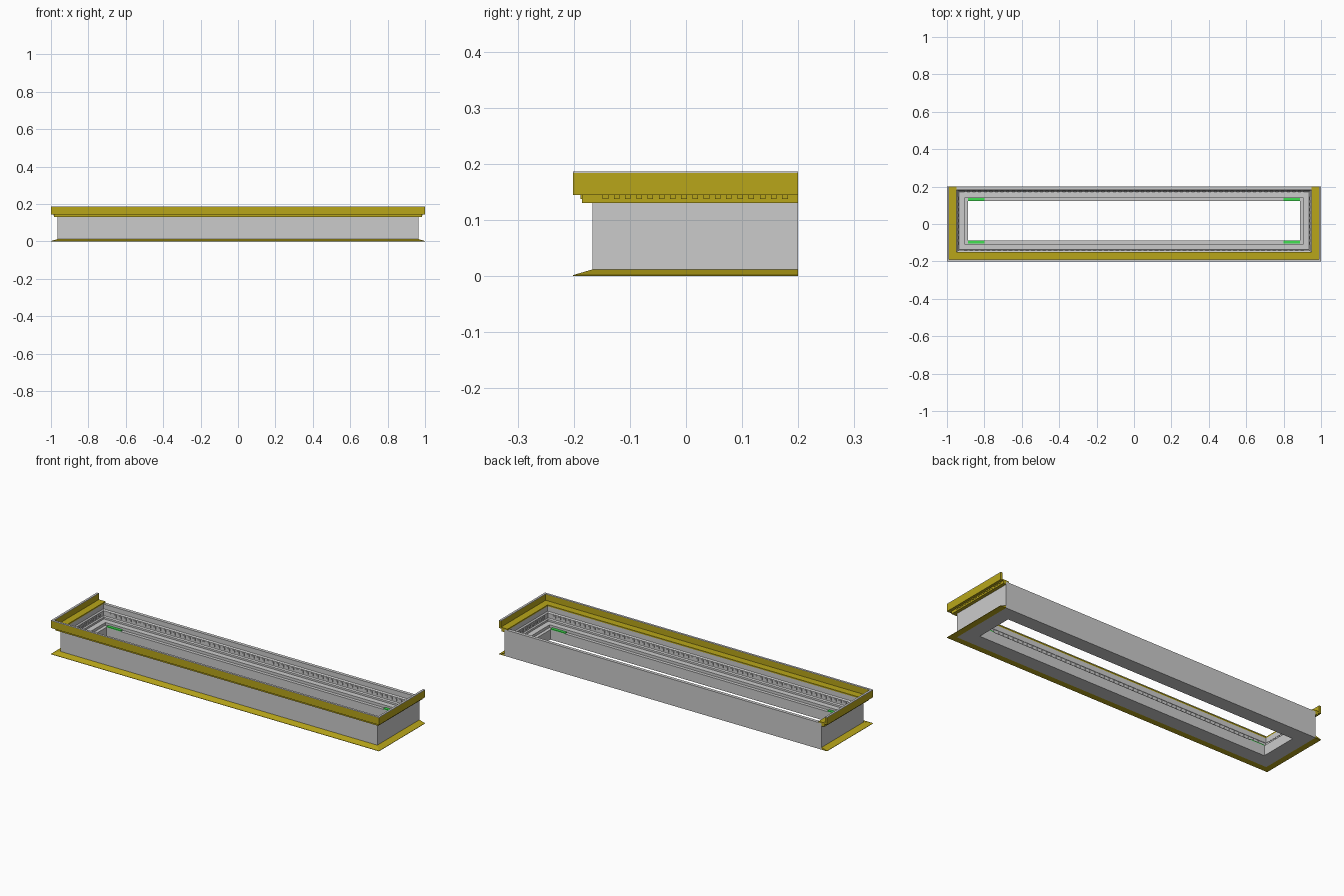
import bpy, bmesh
from mathutils import Vector

if "Cube" in bpy.data.objects:
    bpy.data.objects.remove(bpy.data.objects["Cube"])

# Outer wall rectangle: all profiles are (inset from this wall, height)
WX, YF, YB = 0.966, -0.167, 0.2


def material(name, rgb):
    m = bpy.data.materials.new(name)
    m.diffuse_color = (*rgb, 1)
    m.use_nodes = True
    m.node_tree.nodes["Principled BSDF"].inputs["Base Color"].default_value = m.diffuse_color
    return m


yellow = material("yellow_paint", (0.48, 0.38, 0.01))
green = material("green_paint", (0.05, 0.75, 0.08))


def finish(bm, name, mat=None):
    bmesh.ops.recalc_face_normals(bm, faces=bm.faces)
    me = bpy.data.meshes.new(name)
    bm.to_mesh(me)
    bm.free()
    ob = bpy.data.objects.new(name, me)
    bpy.context.collection.objects.link(ob)
    if mat:
        me.materials.append(mat)
    return ob


def sweep(name, profile, closed, mat=None):
    """Mitred sweep round the wall: full ring, or a U that is open at the back."""
    bm = bmesh.new()
    loops = []
    for sx, back in ((-1, True), (-1, False), (1, False), (1, True)):
        loop = []
        for t, z in profile:
            y = (YB - (t if closed else 0)) if back else YF + t
            loop.append(bm.verts.new((sx * (WX - t), y, z)))
        loops.append(loop)
    n = len(profile)
    for i in range(4 if closed else 3):
        a, b = loops[i], loops[(i + 1) % 4]
        for j in range(n):
            k = (j + 1) % n
            bm.faces.new((a[j], a[k], b[k], b[j]))
    if not closed:
        bm.faces.new(loops[0])
        bm.faces.new(loops[3])
    return finish(bm, name, mat)


def add_box(bm, lo, hi):
    lo, hi = Vector(lo), Vector(hi)
    verts = bmesh.ops.create_cube(bm, size=1)["verts"]
    for v in verts:
        v.co = Vector([(lo[i] + hi[i]) / 2 + v.co[i] * (hi[i] - lo[i]) for i in range(3)])


def teeth(name, t0, t1, z0, z1, pitch, width, sides, mat=None):
    """Row of small blocks along the chosen sides, between insets t0 and t1."""
    bm = bmesh.new()
    margin = max(t1, 0) + 0.01
    nx = int(2 * (WX - margin) / pitch)
    ny = int((YB - YF - 2 * margin) / pitch)
    for i in range(nx):
        x = (i - (nx - 1) / 2) * pitch
        if "front" in sides:
            add_box(bm, (x - width / 2, YF + t0, z0), (x + width / 2, YF + t1, z1))
        if "back" in sides:
            add_box(bm, (x - width / 2, YB - t1, z0), (x + width / 2, YB - t0, z1))
    for i in range(ny):
        y = (YF + YB) / 2 + (i - (ny - 1) / 2) * pitch
        for s in (-1, 1):
            xs = sorted((s * (WX - t0), s * (WX - t1)))
            add_box(bm, (xs[0], y - width / 2, z0), (xs[1], y + width / 2, z1))
    return finish(bm, name, mat)


# Grey body: outer wall, stepped inner wall, ledge and open well
sweep("basin_wall", [(0, 0), (0, 0.145), (0.018, 0.145), (0.018, 0.118),
                     (0.024, 0.112), (0.024, 0.085), (0.03, 0.08), (0.03, 0.07),
                     (0.06, 0.07), (0.06, 0.055), (0.078, 0.055), (0.078, 0)], True)
teeth("inner_teeth", 0.022, 0.028, 0.094, 0.107, 0.03, 0.014, ("front", "back"))

# Yellow sloping skirting round three sides
sweep("base_trim", [(0, 0), (-0.034, 0), (-0.034, 0.002), (0, 0.012)], False, yellow)

# Yellow cornice: support rail, ledge and upright lip
sweep("cornice", [(0, 0.13), (-0.018, 0.13), (-0.018, 0.145), (-0.034, 0.145),
                  (-0.034, 0.184), (-0.022, 0.184), (-0.022, 0.152),
                  (0.018, 0.152), (0.018, 0.145), (0, 0.145)], False, yellow)
teeth("cornice_teeth", -0.021, -0.017, 0.138, 0.145, 0.02, 0.01, ("front",), yellow)

# Grey cap on top of the lip
sweep("lip_cap", [(-0.034, 0.184), (-0.034, 0.187), (-0.022, 0.187), (-0.022, 0.184)], False)

# Green corner markers on the lower step
bm = bmesh.new()
for s in (-1, 1):
    xs = sorted((s * 0.8, s * 0.888))
    add_box(bm, (xs[0], YF + 0.062, 0.055), (xs[1], YF + 0.078, 0.06))
    add_box(bm, (xs[0], YB - 0.078, 0.055), (xs[1], YB - 0.062, 0.06))
finish(bm, "corner_markers", green)
